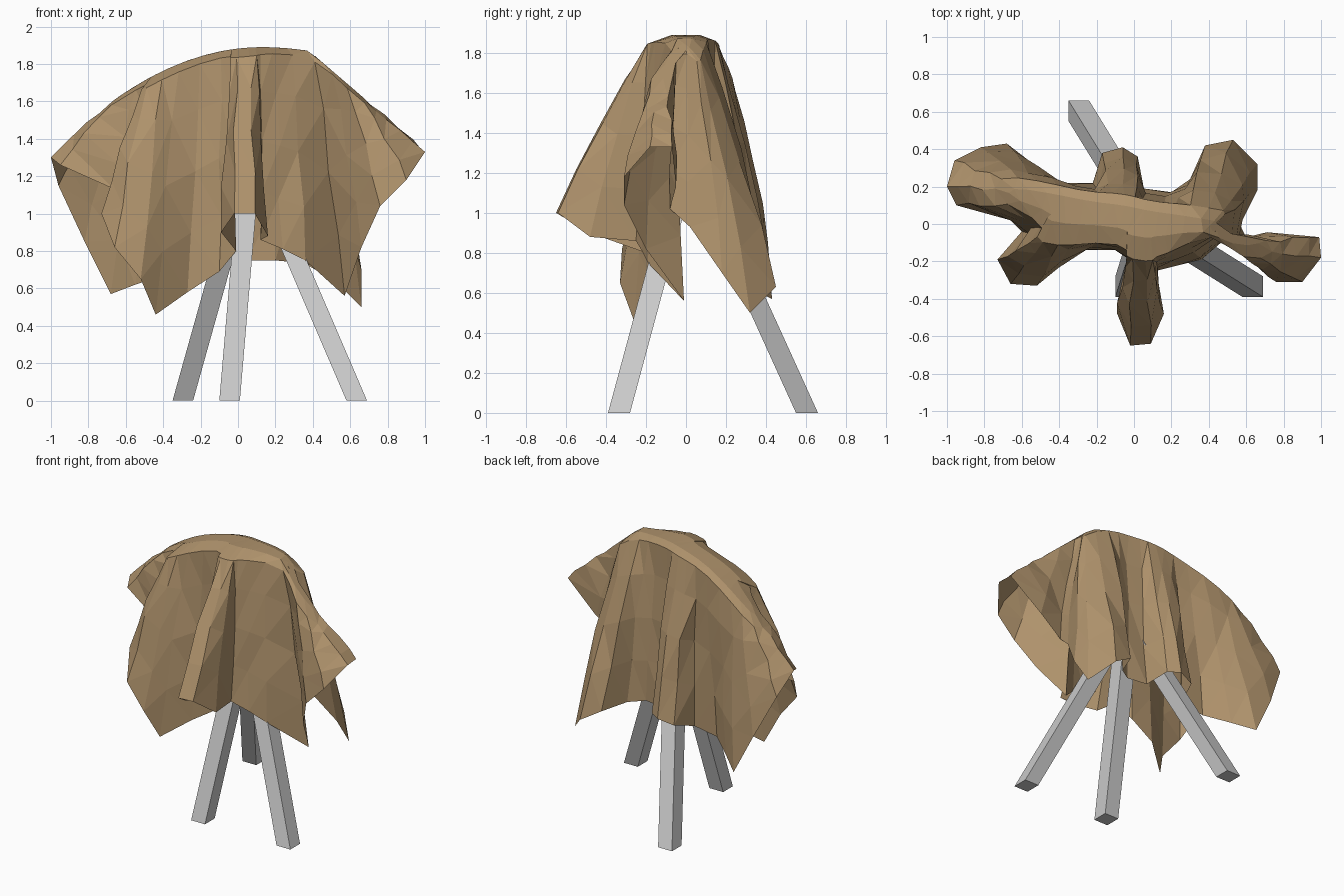
import bpy, bmesh, math, random
from mathutils import Vector

if "Cube" in bpy.data.objects:
    bpy.data.objects.remove(bpy.data.objects["Cube"])

random.seed(4)

# Hem of the draped cloth, walked from the left tip round the front to the back
HEM = [(-1, .2, 1.3), (-.95, .1, 1.26), (-.66, .02, 1.13), (-.6, -.04, 1.08),
       (-.73, -.19, 1.0), (-.66, -.32, .82), (-.52, -.33, .65), (-.44, -.26, .46),
       (-.27, -.14, .58), (-.1, -.14, .69), (-.01, -.2, .8), (-.09, -.48, .9),
       (-.02, -.65, 1.0), (.09, -.64, 1.0), (.16, -.48, .88), (.12, -.25, .86),
       (.24, -.22, .81), (.36, -.19, .75), (.57, -.01, .56), (.66, -.2, .82),
       (.76, -.31, 1.04), (.9, -.31, 1.18), (1, -.18, 1.33), (.99, -.07, 1.33),
       (.75, -.05, 1.13), (.56, -.08, 1.02), (.58, .02, .93), (.66, .18, .7),
       (.66, .32, .5), (.53, .45, .63), (.38, .42, .72), (.3, .24, .74),
       (.2, .17, .75), (.05, .19, .75), (.02, .36, .78), (-.06, .41, .78),
       (-.17, .38, .75), (-.22, .22, .7), (-.4, .22, .67), (-.55, .33, .62),
       (-.68, .43, .57), (-.82, .41, .85), (-.96, .34, 1.15)]


def ridge_z(x):
    if x > .38:
        return 1.87 - .86 * (x - .38)
    return 1.89 - (.45 if x < .13 else .32) * (x - .13) ** 2


def shoulder(p):
    """Point on the edge of the ridge from which this strip of cloth hangs."""
    x = .76 * p[0]
    mid = .04 - .16 * x
    d = p[1] - mid
    reach = .11 if d > 0 else (.23 if x < .2 else .13)
    d = reach * math.tanh(d / reach)
    return Vector((x, mid + d, ridge_z(x) - .2 * abs(d)))


# Draped cloth: rings from shoulder to hem, closed by a crown with a raised spine
hem = [Vector(p) for p in HEM]
n = len(hem)
top = [shoulder(p) for p in hem]
top = [(top[i - 1] + 2 * top[i] + top[(i + 1) % n]) / 4 for i in range(n)]

bm = bmesh.new()
rings = []
for t in (0, .2, .47, .74, 1):
    ring = []
    for a, b in zip(top, hem):
        p = a.lerp(b, t)
        out = Vector((b.x - a.x, b.y - a.y, 0))
        p += out * .22 * t * (1 - t)
        if 0 < t < 1:
            p += Vector((random.uniform(-.012, .012), random.uniform(-.012, .012), 0))
        ring.append(bm.verts.new(p))
    rings.append(ring)
for upper, lower in zip(rings, rings[1:]):
    for i in range(n):
        j = (i + 1) % n
        bm.faces.new((upper[i], lower[i], lower[j], upper[j]))
crown = []
for v in rings[0]:
    x = v.co.x * .9
    mid = .04 - .16 * x
    crown.append(bm.verts.new((x, mid + .45 * (v.co.y - mid), ridge_z(x))))
for i in range(n):
    j = (i + 1) % n
    bm.faces.new((crown[i], rings[0][i], rings[0][j], crown[j]))
cap = bm.faces.new(crown)
bmesh.ops.triangulate(bm, faces=[cap])
bmesh.ops.triangulate(bm, faces=[f for f in bm.faces if len(f.verts) > 3])
mesh = bpy.data.meshes.new("draped_cloth")
bm.to_mesh(mesh)
bm.free()
cloth = bpy.data.objects.new("draped_cloth", mesh)
bpy.context.collection.objects.link(cloth)
mat = bpy.data.materials.new("tan_cloth")
mat.diffuse_color = (.43, .29, .15, 1)
mat.use_nodes = True
mat.node_tree.nodes["Principled BSDF"].inputs["Base Color"].default_value = mat.diffuse_color
mesh.materials.append(mat)


# Tripod legs: square bars sheared so that the feet sit flat on the floor
def leg(name, foot, slope, height=1.4, half=.055):
    bm = bmesh.new()
    bmesh.ops.create_cube(bm, size=1)
    for v in bm.verts:
        z = height * (v.co.z + .5)
        v.co = (foot[0] + slope[0] * z + 2 * half * v.co.x,
                foot[1] + slope[1] * z + 2 * half * v.co.y, z)
    me = bpy.data.meshes.new(name)
    bm.to_mesh(me)
    bm.free()
    bpy.context.collection.objects.link(bpy.data.objects.new(name, me))


leg("front_leg", (-.045, -.335), (.085, .27))
leg("right_leg", (.635, -.335), (-.43, .27))
leg("back_leg", (-.295, .605), (.28, -.455))
